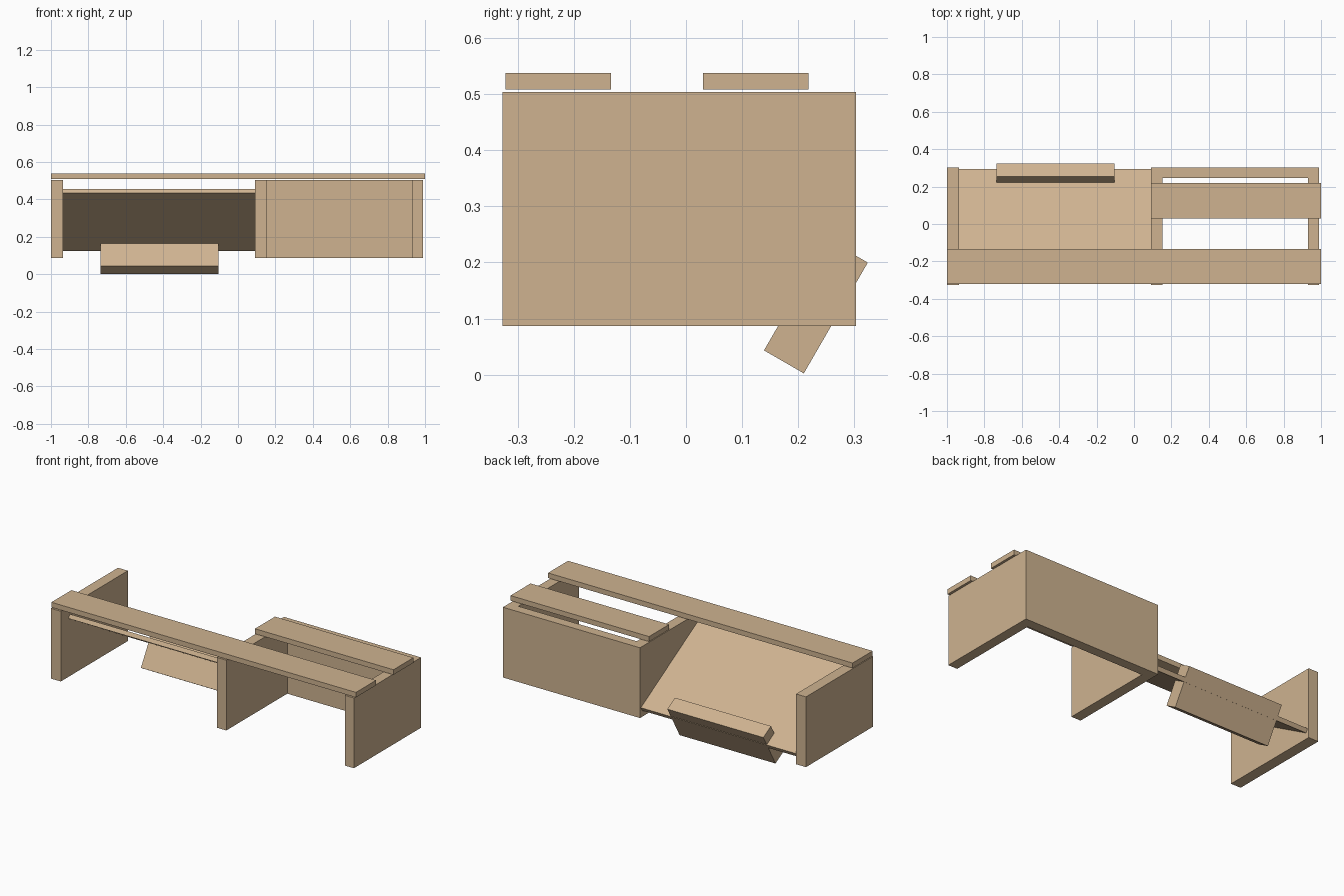
import bpy, math

if "Cube" in bpy.data.objects:
    bpy.data.objects.remove(bpy.data.objects["Cube"])

wood = bpy.data.materials.new("wood")
wood.diffuse_color = (0.62, 0.45, 0.28, 1)
wood.use_nodes = True
wood.node_tree.nodes["Principled BSDF"].inputs["Base Color"].default_value = wood.diffuse_color


def box(name, x, y, z, tilt=0.0):
    """Box from (min, max) ranges, tilted about its own x axis."""
    ranges = (x, y, z)
    bpy.ops.mesh.primitive_cube_add(size=1, location=[(a + b) / 2 for a, b in ranges])
    ob = bpy.context.object
    ob.name = name
    ob.scale = [b - a for a, b in ranges]
    bpy.ops.object.transform_apply(location=False, rotation=False, scale=True)
    ob.rotation_euler.x = math.radians(tilt)
    ob.data.materials.append(wood)
    return ob


def centred(c, size):
    return (c - size / 2, c + size / 2)


BODY_Z = (0.087, 0.504)
SLAT_Z = (0.508, 0.538)

# upright panels
box("left_panel", (-1.0, -0.935), (-0.327, 0.303), BODY_Z)
box("middle_panel", (0.09, 0.152), (-0.327, 0.303), BODY_Z)
box("right_panel", (0.93, 0.99), (-0.327, 0.245), BODY_Z)
box("back_panel", (0.152, 0.99), (0.245, 0.303), BODY_Z)

# top slats
box("front_slat", (-1.0, 1.0), (-0.322, -0.134), SLAT_Z)
box("back_slat", (0.09, 1.0), (0.03, 0.218), SLAT_Z)

# sloping board with a block passing through it at right angles
box("sloping_board", (-0.935, 0.09), centred(0.02, 0.62), centred(0.289, 0.025), -30)
box("cross_block", (-0.735, -0.105), centred(0.2315, 0.082), centred(0.1215, 0.228), -30)
